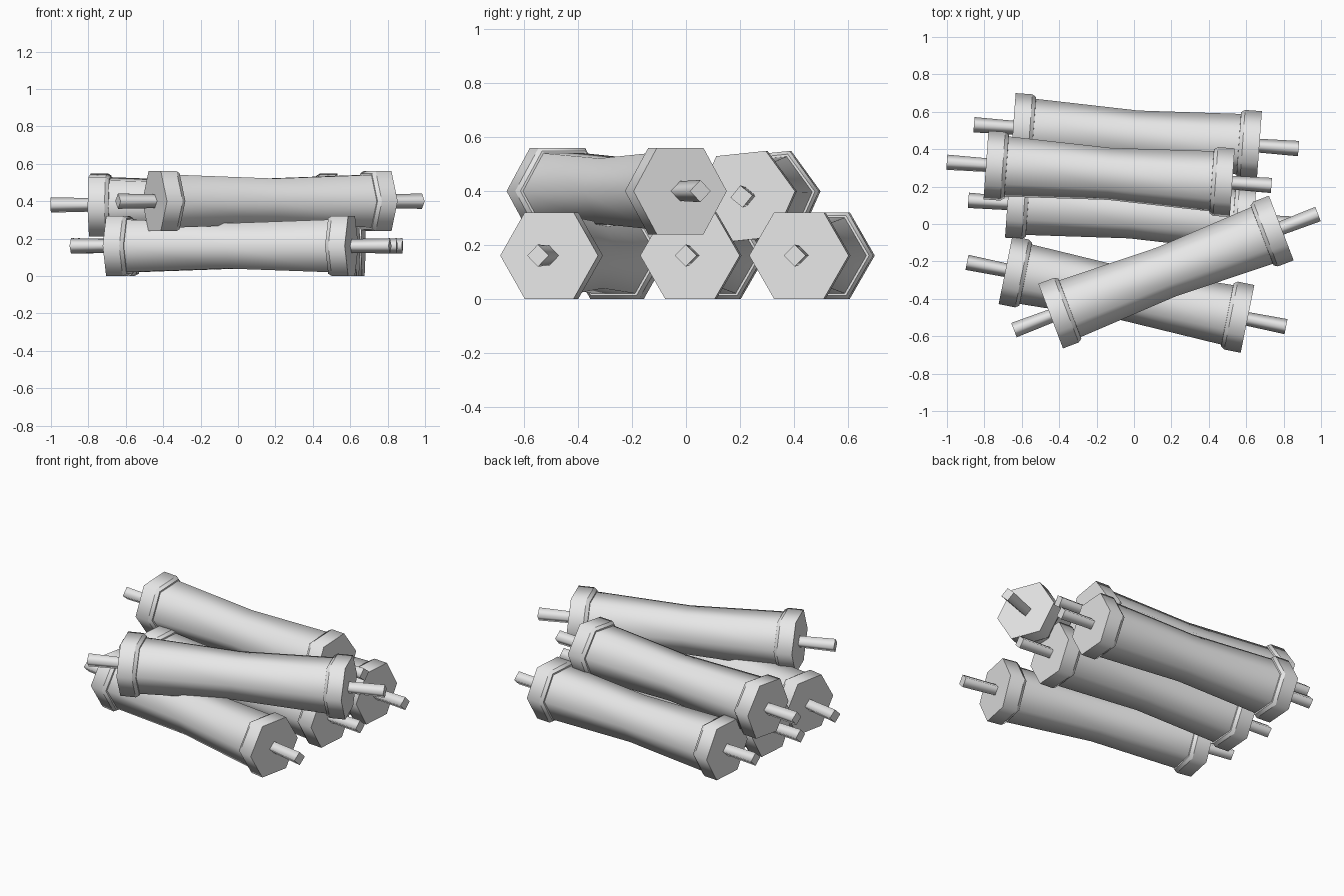
import bpy, bmesh, math

cube = bpy.data.objects.get("Cube")
if cube:
    bpy.data.objects.remove(cube, do_unlink=True)

grey = bpy.data.materials.new("plain_grey")
grey.use_nodes = True
grey.diffuse_color = (0.8, 0.8, 0.8, 1)
grey.node_tree.nodes["Principled BSDF"].inputs["Base Color"].default_value = (0.8, 0.8, 0.8, 1)


def ring(bm, x, radius, sides):
    return [bm.verts.new((x, radius * math.cos(math.tau * i / sides),
                          radius * math.sin(math.tau * i / sides)))
            for i in range(sides)]


def strip(bm, profile, sides):
    """Smooth-shaded tube along x through (x, radius) points."""
    rings = [ring(bm, x, r, sides) for x, r in profile]
    for a, b in zip(rings, rings[1:]):
        for i in range(sides):
            j = (i + 1) % sides
            bm.faces.new((a[i], a[j], b[j], b[i])).smooth = True


def disc(bm, x, radius, sides):
    """Flat end face pointing away from the middle."""
    verts = ring(bm, x, radius, sides)
    bm.faces.new(verts if x > 0 else verts[::-1])


def make_part(name, build, parent):
    bm = bmesh.new()
    build(bm)
    bmesh.ops.recalc_face_normals(bm, faces=bm.faces)
    # Each open strip faces away from the axis, each disc away from the middle
    for f in bm.faces:
        c = f.calc_center_median()
        out = c.copy()
        if f.smooth:
            out.x = 0
        if f.normal.dot(out) < 0:
            f.normal_flip()
    mesh = bpy.data.meshes.new(name)
    bm.to_mesh(mesh)
    bm.free()
    mesh.materials.append(grey)
    obj = bpy.data.objects.new(name, mesh)
    bpy.context.collection.objects.link(obj)
    obj.parent = parent


# Rolled sheet, narrower in the middle
def sheet(bm):
    strip(bm, [(-0.57, 0.163), (0, 0.14), (0.57, 0.163)], 6)


# Hexagonal end caps with a chamfered inner lip
def caps(bm):
    for s in (-1, 1):
        disc(bm, s * 0.66, 0.185, 6)
        strip(bm, [(s * 0.66, 0.185), (s * 0.57, 0.185)], 6)
        strip(bm, [(s * 0.57, 0.185), (s * 0.55, 0.172)], 6)
        strip(bm, [(s * 0.55, 0.172), (s * 0.549, 0.155)], 6)


# Square rod flaring towards its tips
def rod(bm):
    strip(bm, [(-0.87, 0.041), (0, 0.024), (0.87, 0.041)], 4)
    for s in (-1, 1):
        disc(bm, s * 0.87, 0.041, 4)


# Name, centre x, y, z, roll and yaw in degrees
scrolls = [
    ("bottom_back", 0.012, 0.467, 0.161, 0, -4.2),
    ("bottom_middle", -0.018, 0.063, 0.161, 0, -4.2),
    ("bottom_front", -0.04, -0.377, 0.161, 0, -11.4),
    ("top_back", -0.133, 0.268, 0.38, 6, -4.1),
    ("top_front", 0.171, -0.257, 0.4, 0, 20.9),
]
for name, x, y, z, roll, yaw in scrolls:
    holder = bpy.data.objects.new(name + "_scroll", None)
    bpy.context.collection.objects.link(holder)
    holder.location = (x, y, z)
    holder.rotation_euler = (math.radians(roll), 0, math.radians(yaw))
    make_part(name + "_sheet", sheet, holder)
    make_part(name + "_end_caps", caps, holder)
    make_part(name + "_rod", rod, holder)
